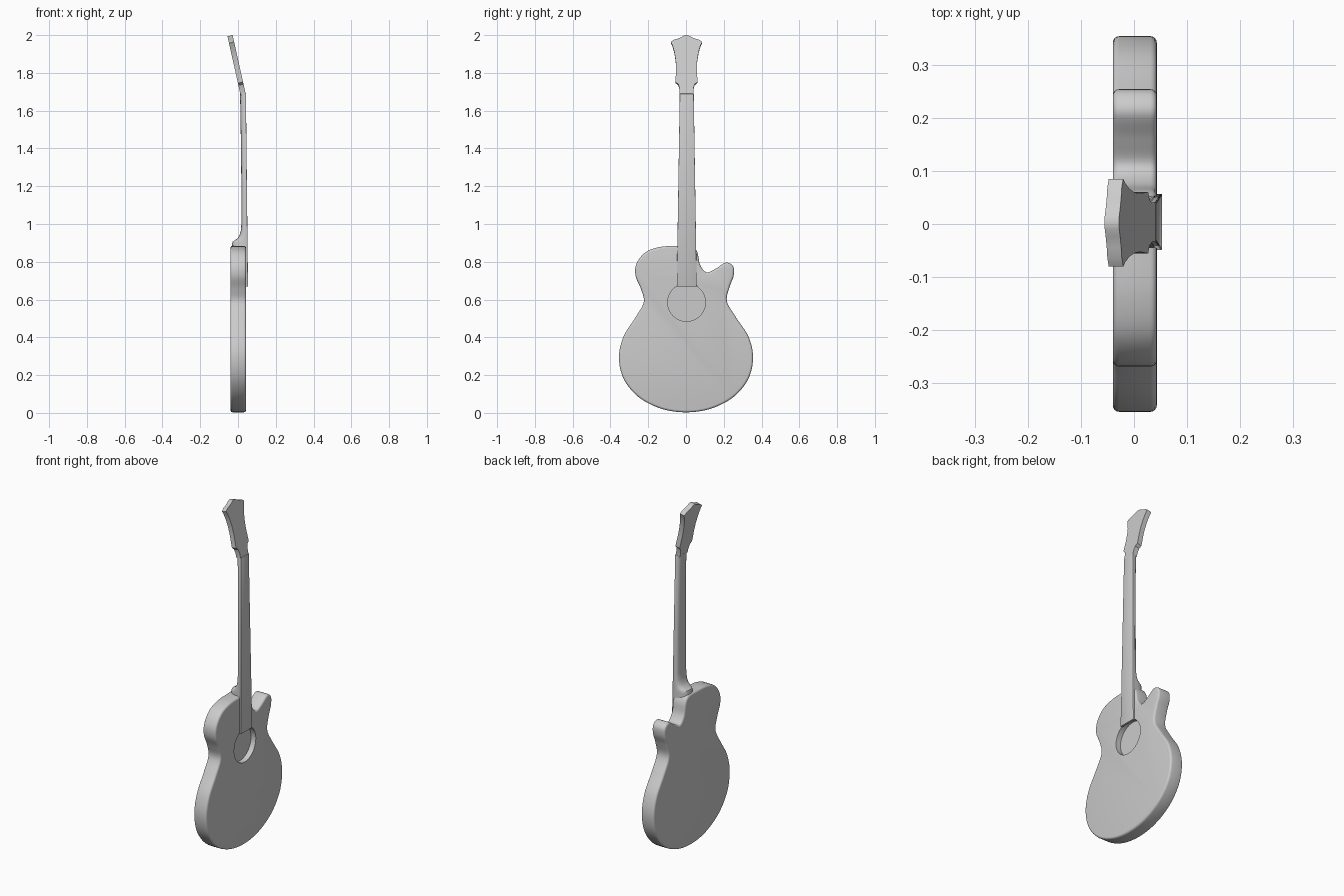
import bpy, bmesh, math
from mathutils import Vector

if "Cube" in bpy.data.objects:
    bpy.data.objects.remove(bpy.data.objects["Cube"])


def finish(name, bm, bevel=0.0, segs=4, cutter=None):
    """Turn a bmesh into a named object, apply bevel and cut, shade it."""
    bmesh.ops.recalc_face_normals(bm, faces=bm.faces)
    me = bpy.data.meshes.new(name)
    bm.to_mesh(me)
    bm.free()
    ob = bpy.data.objects.new(name, me)
    bpy.context.collection.objects.link(ob)
    bpy.ops.object.select_all(action='DESELECT')
    ob.select_set(True)
    bpy.context.view_layer.objects.active = ob
    if bevel:
        m = ob.modifiers.new("round", 'BEVEL')
        m.width, m.segments = bevel, segs
        m.limit_method, m.angle_limit = 'ANGLE', math.radians(50)
        bpy.ops.object.modifier_apply(modifier=m.name)
    if cutter:
        m = ob.modifiers.new("cut", 'BOOLEAN')
        m.operation, m.object, m.solver = 'DIFFERENCE', cutter, 'EXACT'
        bpy.ops.object.modifier_apply(modifier=m.name)
    bpy.ops.object.shade_smooth_by_angle(angle=math.radians(35))
    return ob


def spline(pts, steps):
    """Closed smooth curve through 2D points."""
    out, n = [], len(pts)
    for i in range(n):
        a, b, c, d = (Vector(pts[(i + k) % n]) for k in (-1, 0, 1, 2))
        for s in range(steps):
            t = s / steps
            out.append(0.5 * (2 * b + (c - a) * t + (2 * a - 5 * b + 4 * c - d) * t * t
                              + (3 * b - a - 3 * c + d) * t ** 3))
    return out


def loft(rings):
    """Skin a list of equal-length vertex rings and cap both ends."""
    bm = bmesh.new()
    vs = [[bm.verts.new(p) for p in r] for r in rings]
    n = len(vs[0])
    for r0, r1 in zip(vs, vs[1:]):
        for i in range(n):
            j = (i + 1) % n
            bm.faces.new((r0[i], r0[j], r1[j], r1[i]))
    bm.faces.new(vs[0][::-1])
    bm.faces.new(vs[-1])
    return bm


def half_width(z):
    return 0.053 - 0.016 * (z - 0.67) / 1.02


NECK_Y = 0.004

# Sound hole cutter
bm = loft([[(x, 0.003 + 0.1 * math.cos(a), 0.585 + 0.1 * math.sin(a))
            for a in (2 * math.pi * i / 64 for i in range(64))] for x in (0.012, 0.1)])
hole = finish("hole_cutter", bm)
hole.hide_render = True
hole.hide_viewport = True

# Body with single cutaway
outline = [(0, 0.003), (0.13, 0.022), (0.25, 0.083), (0.33, 0.18), (0.355, 0.295),
           (0.33, 0.405), (0.265, 0.505), (0.217, 0.59), (0.23, 0.665), (0.252, 0.725),
           (0.25, 0.775), (0.212, 0.796), (0.16, 0.765), (0.11, 0.744), (0.075, 0.783),
           (0.06, 0.85), (0.03, 0.882), (-0.05, 0.884), (-0.14, 0.878), (-0.215, 0.85),
           (-0.262, 0.79), (-0.267, 0.725), (-0.238, 0.655), (-0.224, 0.585),
           (-0.268, 0.505), (-0.33, 0.405), (-0.355, 0.295), (-0.33, 0.18),
           (-0.25, 0.083), (-0.13, 0.022)]
curve = spline(outline, 6)
finish("body", loft([[(x, p.x, p.y) for p in curve] for x in (-0.04, 0.043)]),
       bevel=0.012, cutter=hole)

# Fretboard
rings = []
for z, xf, xb in ((0.668, 0.053, 0.040), (1.69, 0.042, 0.030)):
    w = half_width(z)
    rings.append([(xb, NECK_Y - w, z), (xf, NECK_Y - w, z),
                  (xf, NECK_Y + w, z), (xb, NECK_Y + w, z)])
finish("fretboard", loft(rings), bevel=0.002, segs=2)

# Neck with heel: D-shaped sections (height, back position)
rings = []
for z, xb in ((0.80, -0.032), (0.895, -0.032), (0.906, -0.029), (0.914, -0.016),
              (0.925, -0.002), (0.94, 0.008), (0.965, 0.015), (1.0, 0.018),
              (1.2, 0.018), (1.45, 0.015), (1.69, 0.011)):
    xf = 0.041 - 0.0105 * (z - 0.668) / 1.02
    w = half_width(z)
    ring = []
    for i in range(21):
        t = math.pi * i / 20
        c, s = math.cos(t), math.sin(t)
        ring.append((xf - (xf - xb) * max(s, 0) ** 0.75,
                     NECK_Y + w * math.copysign(abs(c) ** 0.75, c), z))
    rings.append(ring)
finish("neck", loft(rings))

# Headstock, tilted back: mirrored half outline (half width, height)
half = [(0.036, 1.688), (0.036, 1.715), (0.043, 1.74), (0.058, 1.752), (0.057, 1.78),
        (0.055, 1.82), (0.057, 1.865), (0.064, 1.91), (0.074, 1.945), (0.083, 1.964),
        (0.066, 1.976), (0.047, 1.981), (0.026, 1.99), (0.012, 1.998)]
shape = half + [(0, 2.0)] + [(-y, z) for y, z in reversed(half)]
tilt = math.atan2(0.069, 0.31)
rings = []
for t in (0.0, 0.028):
    rings.append([(0.041 - (z - 1.688) * math.tan(tilt) - t * math.cos(tilt),
                   0.0025 + y, z - t * math.sin(tilt)) for y, z in shape])
finish("headstock", loft(rings))
